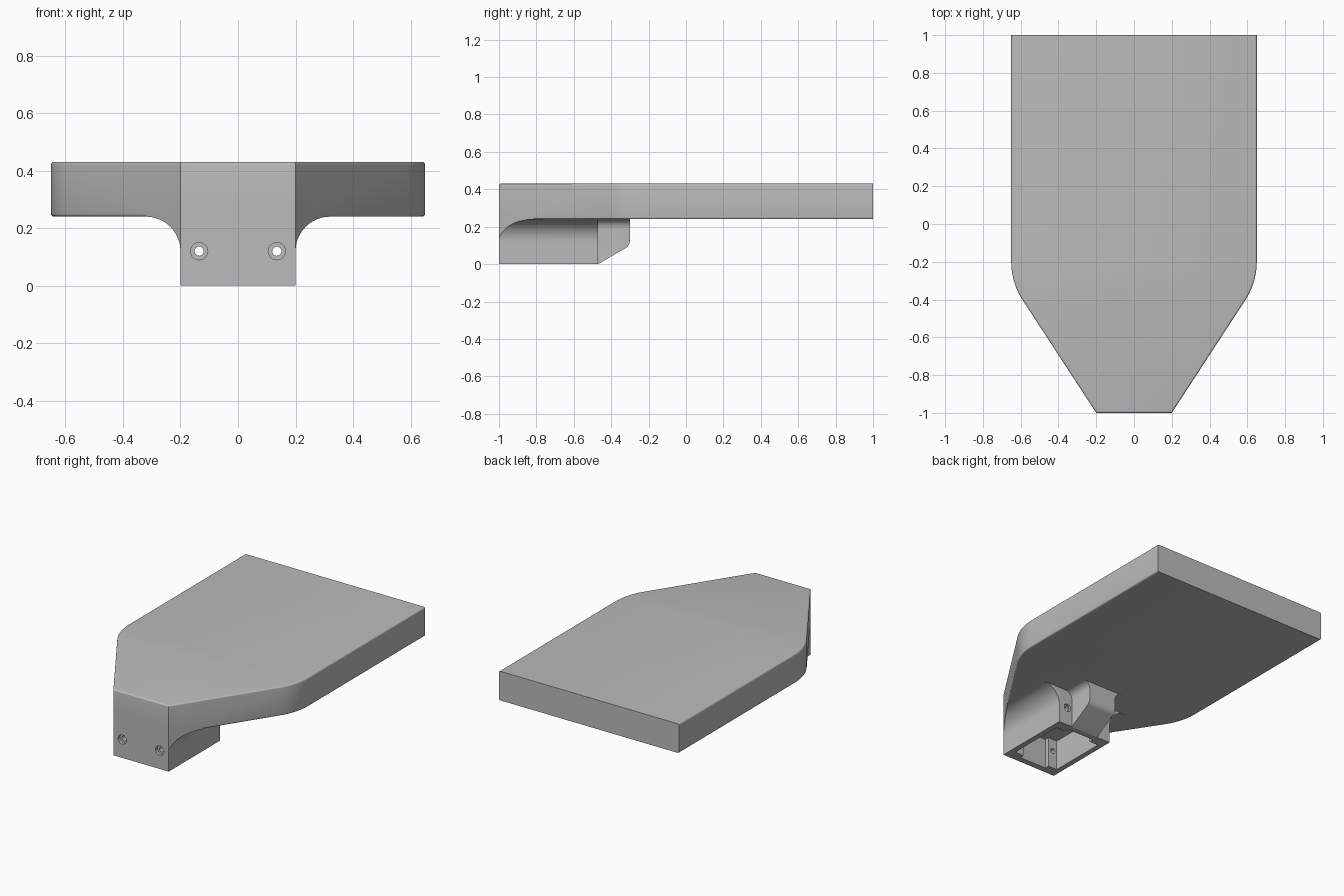
import bpy, bmesh
from math import cos, sin, radians
from mathutils import Vector

if "Cube" in bpy.data.objects:
    bpy.data.objects.remove(bpy.data.objects["Cube"])

grey = bpy.data.materials.new("plain grey")
grey.use_nodes = True
grey.diffuse_color = (0.5, 0.5, 0.5, 1)
grey.node_tree.nodes["Principled BSDF"].inputs["Base Color"].default_value = (0.5, 0.5, 0.5, 1)


def prism(name, points, axis, lo, hi, edge_radius=0.0):
    """Extrude a 2D outline along an axis, optionally rounding its rims."""
    def place(a, b, d):
        return {"x": (d, a, b), "y": (a, d, b), "z": (a, b, d)}[axis]
    bm = bmesh.new()
    base = bm.faces.new([bm.verts.new(place(a, b, lo)) for a, b in points])
    new = bmesh.ops.extrude_face_region(bm, geom=[base])["geom"]
    shift = Vector(place(0, 0, hi - lo))
    bmesh.ops.translate(bm, vec=shift, verts=[v for v in new if isinstance(v, bmesh.types.BMVert)])
    bmesh.ops.recalc_face_normals(bm, faces=bm.faces)
    if edge_radius:
        rims = [e for e in bm.edges if abs(e.verts[0].co.z - e.verts[1].co.z) < 1e-5
                and min(v.co.y for v in e.verts) < 0.99]
        bmesh.ops.bevel(bm, geom=rims, offset=edge_radius, segments=4, profile=0.5, affect="EDGES")
    mesh = bpy.data.meshes.new(name)
    bm.to_mesh(mesh)
    bm.free()
    mesh.materials.append(grey)
    obj = bpy.data.objects.new(name, mesh)
    bpy.context.collection.objects.link(obj)
    return obj


def combine(target, tool, operation):
    """Apply a boolean and discard the tool."""
    mod = target.modifiers.new("combine", "BOOLEAN")
    mod.operation, mod.object, mod.solver = operation, tool, "EXACT"
    bpy.context.view_layer.objects.active = target
    bpy.ops.object.modifier_apply(modifier=mod.name)
    bpy.data.objects.remove(tool)


def box(name, x, y, z):
    return prism(name, [(x[0], y[0]), (x[1], y[0]), (x[1], y[1]), (x[0], y[1])], "z", *z)


def arc(cx, cy, r, start, end, steps=12):
    angles = [radians(start + (end - start) * i / steps) for i in range(steps + 1)]
    return [(cx + r * cos(a), cy + r * sin(a)) for a in angles]


def mirrored(half):
    return half + [(-a, b) for a, b in reversed(half)]


def flared(half_width, radius, top=0.24):
    """Upright section that sweeps outward into the underside of the deck."""
    curve = arc(half_width + radius, top - radius, radius, 180, 90)
    return mirrored([(half_width, 0)] + curve + [(half_width + radius, 0.3)])


def cylinder(r, x, z, lo, hi):
    return prism("drill", arc(x, z, r, 0, 345, 23), "y", lo, hi)


# Deck with tapered front and rounded shoulders
outline = mirrored([(0.2, -1)] + arc(0.28, -0.2, 0.37, -33, 0) + [(0.65, 1)])
deck = prism("deck", outline, "z", 0.24, 0.43, 0.01)

# Flared mount, trimmed to the deck outline
mount = prism("mount", flared(0.2, 0.12), "y", -1, -0.47)
combine(mount, prism("trim", outline, "z", -0.1, 0.5), "INTERSECT")

# Narrow rear tongue with a sloped, rounded end
tongue = prism("tongue", flared(0.1, 0.05), "y", -0.5, -0.2)
side = [(-0.6, 0), (-0.47, 0)] + arc(-0.345, 0.125, 0.045, -60, 0, 8) + [(-0.3, 0.4), (-0.6, 0.4)]
combine(tongue, prism("trim", side, "x", -0.3, 0.3), "INTERSECT")
combine(mount, tongue, "UNION")

# Open pocket underneath, keeping screw bosses at its four corners
pocket = box("pocket", (-0.165, 0.165), (-0.96, -0.51), (-0.1, 0.2))
for s in (-1, 1):
    for near, far in ((-1.0, -0.93), (-0.54, -0.48)):
        boss = box("boss", sorted((s * 0.1, s * 0.2)), (near, far), (-0.2, 0.3))
        combine(pocket, boss, "DIFFERENCE")
combine(mount, pocket, "DIFFERENCE")
combine(deck, mount, "UNION")

# Screw holes with counterbores at front and rear
for s in (-1, 1):
    combine(deck, cylinder(0.016, s * 0.135, 0.12, -1.1, -0.4), "DIFFERENCE")
    combine(deck, cylinder(0.03, s * 0.135, 0.12, -1.1, -0.98), "DIFFERENCE")
    combine(deck, cylinder(0.026, s * 0.135, 0.12, -0.485, -0.42), "DIFFERENCE")

deck.name = "deck_and_mount"
bpy.ops.object.select_all(action="DESELECT")
deck.select_set(True)
bpy.context.view_layer.objects.active = deck
bpy.ops.object.shade_smooth_by_angle(angle=radians(28))
